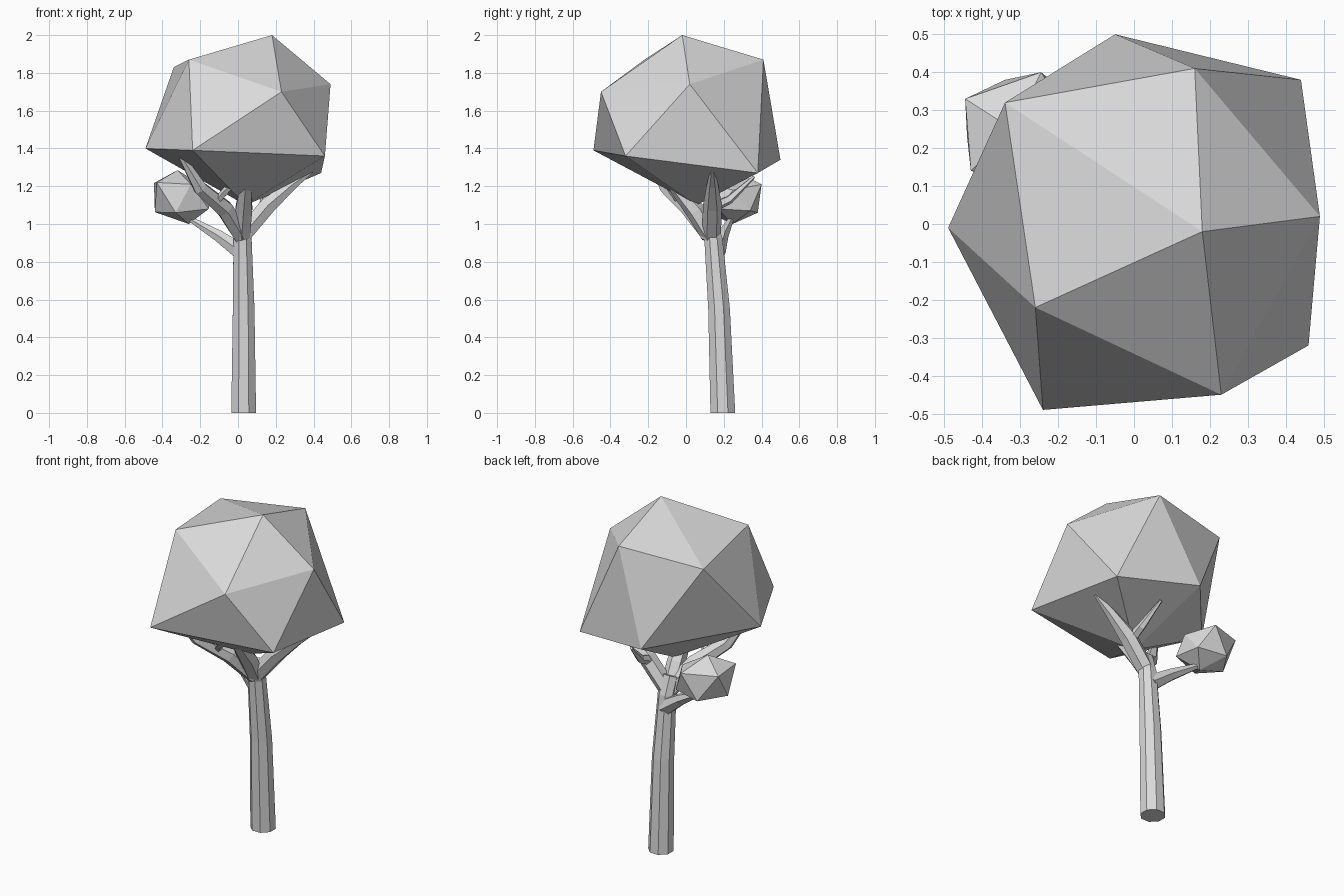
import bpy
import bmesh
import math
from mathutils import Vector

if "Cube" in bpy.data.objects:
    bpy.data.objects.remove(bpy.data.objects["Cube"], do_unlink=True)

# One plain grey for the whole tree
grey = bpy.data.materials.new("light_grey")
grey.use_nodes = True
colour = (0.7, 0.7, 0.7, 1)
grey.diffuse_color = colour
grey.node_tree.nodes["Principled BSDF"].inputs["Base Color"].default_value = colour


def finish(bm, name):
    bmesh.ops.recalc_face_normals(bm, faces=bm.faces)
    mesh = bpy.data.meshes.new(name)
    bm.to_mesh(mesh)
    bm.free()
    mesh.materials.append(grey)
    obj = bpy.data.objects.new(name, mesh)
    bpy.context.collection.objects.link(obj)
    return obj


def foliage(name, top, upper, lower, bottom):
    """Uneven twenty-sided clump: two staggered rings of five and two poles."""
    bm = bmesh.new()
    t, b = bm.verts.new(top), bm.verts.new(bottom)
    u = [bm.verts.new(p) for p in upper]
    l = [bm.verts.new(p) for p in lower]
    for i in range(5):
        j = (i + 1) % 5
        bm.faces.new((t, u[i], u[j]))
        bm.faces.new((u[i], l[i], u[j]))
        bm.faces.new((l[i], l[j], u[j]))
        bm.faces.new((b, l[j], l[i]))
    return finish(bm, name)


def limb(name, path, sides=8):
    """Tapered faceted tube through (x, y, z, radius) points."""
    bm = bmesh.new()
    pts = [Vector(p[:3]) for p in path]
    rings = []
    for i, p in enumerate(pts):
        tangent = (pts[min(i + 1, len(pts) - 1)] - pts[max(i - 1, 0)]).normalized()
        if i == 0 and name == "trunk":
            tangent = Vector((0, 0, 1))
        side = Vector((0, 1, 0)).cross(tangent).normalized()
        other = tangent.cross(side)
        ring = []
        for k in range(sides):
            a = math.tau * (k + 0.5) / sides
            ring.append(bm.verts.new(p + path[i][3] * (side * math.cos(a) + other * math.sin(a))))
        rings.append(ring)
    for r, s in zip(rings, rings[1:]):
        for k in range(sides):
            m = (k + 1) % sides
            bm.faces.new((r[k], r[m], s[m], s[k]))
    bm.faces.new(rings[0])
    bm.faces.new(rings[-1])
    return finish(bm, name)


# Main crown
foliage("crown", (0.18, -0.02, 2.0),
        [(-0.26, -0.22, 1.87), (0.23, -0.45, 1.70), (0.49, 0.02, 1.74),
         (0.16, 0.41, 1.87), (-0.34, 0.32, 1.83)],
        [(-0.24, -0.49, 1.39), (0.46, -0.32, 1.36), (0.44, 0.38, 1.27),
         (-0.05, 0.50, 1.34), (-0.49, -0.01, 1.40)],
        (0.04, 0.055, 1.10))

# Small clump on the low branch
foliage("small_clump", (-0.32, 0.25, 1.285),
        [(-0.445, 0.33, 1.217), (-0.245, 0.40, 1.21), (-0.15, 0.25, 1.18),
         (-0.25, 0.12, 1.21), (-0.43, 0.14, 1.22)],
        [(-0.34, 0.38, 1.06), (-0.17, 0.34, 1.07), (-0.155, 0.17, 1.08),
         (-0.33, 0.12, 1.06), (-0.44, 0.23, 1.063)],
        (-0.26, 0.246, 1.0))

# Trunk leaning gently forward
limb("trunk", [(0.03, 0.195, 0, 0.071), (0.03, 0.175, 0.55, 0.062),
               (0.024, 0.145, 0.92, 0.052), (0.02, 0.11, 1.02, 0.052)])

# Branches carrying the crown
limb("front_branch", [(0.02, 0.13, 0.94, 0.05), (-0.07, 0.02, 1.08, 0.05),
                      (-0.20, -0.10, 1.19, 0.04), (-0.30, -0.18, 1.36, 0.018)], 6)
limb("middle_branch", [(0.02, 0.13, 0.94, 0.05), (0.03, 0.05, 1.07, 0.052),
                       (0.04, -0.06, 1.2, 0.035)], 6)
limb("side_branch", [(0.025, 0.135, 0.94, 0.05), (0.16, 0.14, 1.10, 0.05),
                     (0.29, 0.14, 1.21, 0.03), (0.39, 0.14, 1.28, 0.012)], 6)

# Twigs and the low branch
limb("front_twig", [(-0.13, -0.02, 1.10, 0.022), (-0.06, -0.08, 1.18, 0.02),
                    (0.02, -0.14, 1.26, 0.008)], 5)
limb("back_twig", [(0.14, 0.14, 1.09, 0.03), (0.14, 0.23, 1.13, 0.024),
                   (0.11, 0.36, 1.25, 0.008)], 5)
limb("low_branch", [(0.02, 0.16, 0.85, 0.05), (-0.10, 0.19, 0.935, 0.035),
                    (-0.26, 0.24, 1.03, 0.015)], 6)
